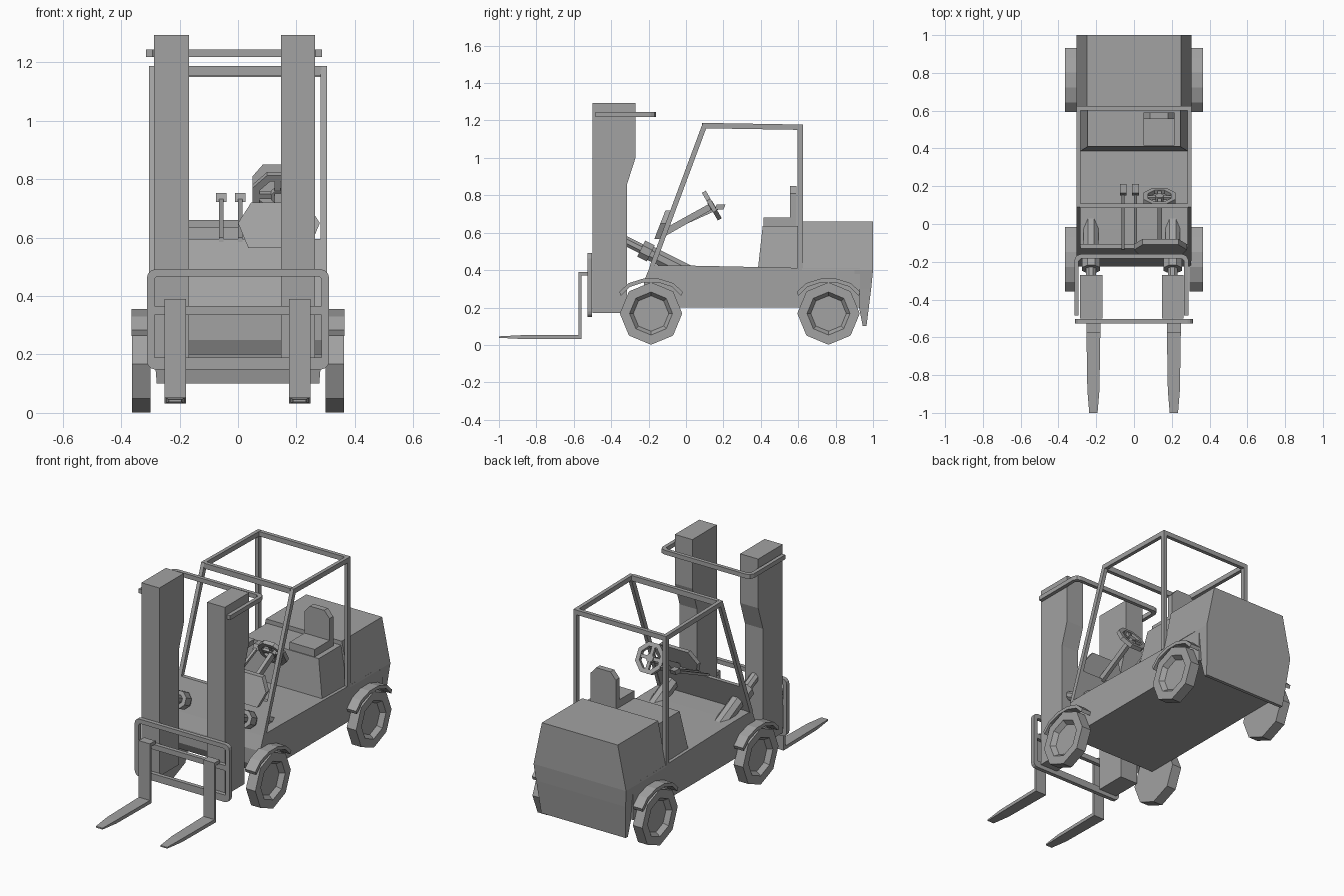
import bpy, bmesh, math
from mathutils import Vector

old = bpy.data.objects.get("Cube")
if old:
    bpy.data.objects.remove(old, do_unlink=True)

GREY = (0.36, 0.36, 0.36, 1)
paint = bpy.data.materials.new("plain_grey")
paint.diffuse_color = GREY
paint.use_nodes = True
for node in paint.node_tree.nodes:
    if node.type == 'BSDF_PRINCIPLED':
        node.inputs["Base Color"].default_value = GREY


def loft(name, rings, closed=False):
    """Bridge rings of equal point count; cap the ends unless closed."""
    bm = bmesh.new()
    vs = [[bm.verts.new(p) for p in ring] for ring in rings]
    n = len(vs[0])
    for a, b in zip(vs, vs[1:] + (vs[:1] if closed else [])):
        for i in range(n):
            j = (i + 1) % n
            bm.faces.new((a[i], a[j], b[j], b[i]))
    if not closed:
        bm.faces.new(vs[0])
        bm.faces.new(vs[-1])
    bmesh.ops.recalc_face_normals(bm, faces=bm.faces)
    mesh = bpy.data.meshes.new(name)
    bm.to_mesh(mesh)
    bm.free()
    mesh.materials.append(paint)
    ob = bpy.data.objects.new(name, mesh)
    bpy.context.collection.objects.link(ob)
    return ob


def prism(name, profile, x0, x1):
    """Side profile of (y, z) points extruded along x."""
    return loft(name, [[(x, y, z) for y, z in profile] for x in (x0, x1)])


def box(name, x0, x1, y0, y1, z0, z1):
    return prism(name, [(y0, z0), (y1, z0), (y1, z1), (y0, z1)], x0, x1)


def stack(name, levels):
    """Block of rectangles given as (z, half width, y0, y1)."""
    return loft(name, [[(-w, a, z), (w, a, z), (w, b, z), (-w, b, z)]
                       for z, w, a, b in levels])


def rod(name, stations, sides=8):
    """Turned part through (point, radius) stations on a straight axis."""
    axis = Vector(stations[-1][0]) - Vector(stations[0][0])
    q = axis.to_track_quat('Z', 'Y')
    turn = [math.tau * (i + 0.5) / sides for i in range(sides)]
    return loft(name, [[Vector(p) + q @ Vector((r * math.cos(t), r * math.sin(t), 0))
                        for t in turn] for p, r in stations])


def rounded(w, h, r):
    """Rounded rectangle centred on the origin."""
    pts = []
    for k, (sx, sy) in enumerate([(1, 1), (-1, 1), (-1, -1), (1, -1)]):
        for s in range(4):
            t = math.radians(90 * k + 30 * s)
            pts.append((sx * (w - r) + r * math.cos(t), sy * (h - r) + r * math.sin(t)))
    return pts


# Chassis, counterweight and seat base
prism("chassis", [(-0.2, 0.2), (0.93, 0.2), (0.93, 0.41), (0.59, 0.412), (-0.03, 0.425),
                  (-0.19, 0.425), (-0.225, 0.34), (-0.225, 0.25)], -0.303, 0.303)
stack("counterweight", [(0.1, 0.278, 0.945, 0.965), (0.3, 0.295, 0.905, 0.99),
                        (0.4, 0.305, 0.9, 1.0)])
stack("rear_hood", [(0.4, 0.305, 0.62, 1.0), (0.66, 0.25, 0.62, 1.0)])
stack("seat_base", [(0.41, 0.285, 0.385, 0.63), (0.635, 0.245, 0.41, 0.63)])

# Seat
box("seat_cushion", 0.05, 0.215, 0.415, 0.56, 0.63, 0.68)
back = [(0.05, 0.63), (0.215, 0.63), (0.215, 0.81), (0.18, 0.85), (0.085, 0.85), (0.05, 0.81)]
loft("seat_back", [[(x, y, z) for x, z in back] for y in (0.555, 0.59)])

# Front cowl wall and instrument panel follow the slope of the front posts
prism("front_cowl", [(-0.195, 0.42), (-0.17, 0.42), (-0.105, 0.595), (-0.13, 0.595)], -0.285, 0.285)
panel = [(0, 0.65), (0.035, 0.565), (0.245, 0.565), (0.28, 0.65), (0.235, 0.72), (0.045, 0.72)]
loft("instrument_panel", [[(x, (z - 0.565) * 0.39 + y, z) for x, z in panel]
                          for y in (-0.17, -0.14)])

# Overhead guard
guard = [(-0.195, 0.42), (0.09, 1.187), (0.625, 1.178), (0.625, 0.41), (0.597, 0.41),
         (0.597, 1.15), (0.108, 1.158), (-0.167, 0.42)]
for side, s in (("left", 1), ("right", -1)):
    prism(side + "_guard_frame", guard, s * 0.283, s * 0.305)
box("guard_front_bar", -0.285, 0.285, 0.085, 0.108, 1.155, 1.187)
box("guard_rear_bar", -0.285, 0.285, 0.602, 0.625, 1.15, 1.178)

# Steering column, wheel and levers
prism("steering_column", [(-0.14, 0.565), (0.14, 0.725), (0.125, 0.755), (-0.155, 0.6)], 0.125, 0.147)
centre = Vector((0.135, 0.138, 0.745))
axis = Vector((0, 0.866, 0.5))
across, up = Vector((1, 0, 0)), Vector((0, -0.5, 0.866))
rim = []
for k in range(8):
    t = math.tau * (k + 0.5) / 8
    d = across * math.cos(t) + up * math.sin(t)
    rim.append([centre + d * r + axis * a
                for r, a in ((0.066, -0.012), (0.092, -0.012), (0.092, 0.012), (0.066, 0.012))])
loft("steering_wheel_rim", rim, closed=True)
for name, d, e in (("wheel_spoke_across", across, up), ("wheel_spoke_upright", up, across)):
    loft(name, [[centre + d * s + e * u + axis * a
                 for u, a in ((-0.01, -0.008), (0.01, -0.008), (0.01, 0.008), (-0.01, 0.008))]
                for s in (-0.072, 0.072)])
rod("steering_hub", [(centre - axis * 0.015, 0.024), (centre + axis * 0.014, 0.024)])
for i, x in enumerate((-0.057, 0.008)):
    prism(f"lever_{i + 1}", [(-0.135, 0.585), (0.18, 0.727), (0.18, 0.743), (-0.135, 0.601)],
          x - 0.008, x + 0.008)
    prism(f"lever_knob_{i + 1}", [(0.15, 0.722), (0.2, 0.725), (0.212, 0.752), (0.165, 0.752)],
          x - 0.018, x + 0.018)

# Masts and tilt cylinders
mast = [(-0.5, 0.17), (-0.315, 0.17), (-0.315, 0.86), (-0.27, 1.0), (-0.27, 1.293), (-0.5, 1.293)]
for side, x0, x1 in (("right", -0.287, -0.168), ("left", 0.147, 0.263)):
    prism(side + "_mast", mast, x0, x1)
    x = (x0 + x1) / 2
    along = lambda t: (x, -0.34 + 0.36 * t, 0.565 - 0.18 * t)
    rod(side + "_tilt_cylinder", [(along(0), 0.028), (along(0.28), 0.028), (along(0.28), 0.052),
                                  (along(0.42), 0.052), (along(0.42), 0.042), (along(1), 0.042)])

# Bar wrapping round the mast tops
outer = [(-0.315, -0.485), (-0.315, -0.19), (-0.305, -0.168), (-0.283, -0.16),
         (0.256, -0.16), (0.278, -0.168), (0.288, -0.19), (0.288, -0.485)]
inner = [(0.266, -0.485), (0.266, -0.195), (0.25, -0.182), (-0.277, -0.182),
         (-0.293, -0.195), (-0.293, -0.485)]
loft("mast_top_bar", [[(x, y, z) for x, y in outer + inner] for z in (1.218, 1.244)])

# Fork carriage
big, small = rounded(0.312, 0.172, 0.03), rounded(0.286, 0.146, 0.012)
loft("carriage_frame", [[(x, y, z + 0.32) for x, z in p] for p, y in
                        ((big, -0.527), (big, -0.503), (small, -0.503), (small, -0.527))], closed=True)
box("carriage_upper_bar", -0.288, 0.288, -0.527, -0.503, 0.335, 0.366)
box("carriage_lower_bar", -0.288, 0.288, -0.527, -0.503, 0.17, 0.19)

# Forks
for side, x in (("right", -0.215), ("left", 0.211)):
    prism(side + "_fork_shank", [(-0.575, 0.032), (-0.56, 0.032), (-0.56, 0.37), (-0.525, 0.37),
                                 (-0.525, 0.39), (-0.575, 0.39)], x - 0.037, x + 0.037)
    loft(side + "_fork_tine", [[(x - w, y, a), (x + w, y, a), (x + w, y, b), (x - w, y, b)]
                               for y, w, a, b in ((-0.56, 0.037, 0.032, 0.053),
                                                  (-0.88, 0.032, 0.032, 0.052),
                                                  (-1.0, 0.022, 0.038, 0.046))])

# Wheels and fenders
arch = [(-0.17, 0.275), (-0.12, 0.322), (-0.04, 0.347), (0.04, 0.347), (0.12, 0.322), (0.17, 0.275)]
for side, s in (("left", 1), ("right", -1)):
    for end, y in (("front", -0.187), ("rear", 0.762)):
        rings = [[(s * x, y + r * math.cos(k * math.pi / 4), 0.168 + r * math.sin(k * math.pi / 4))
                  for k in range(8)]
                 for x, r in ((0.3, 0.167), (0.362, 0.167), (0.362, 0.115), (0.335, 0.095))]
        loft(f"{end}_{side}_wheel", rings)
        prism(f"{end}_{side}_fender", [(y + a, b + 0.008) for a, b in arch]
              + [(y + a * 0.95, b - 0.012) for a, b in reversed(arch)], s * 0.295, s * 0.364)
